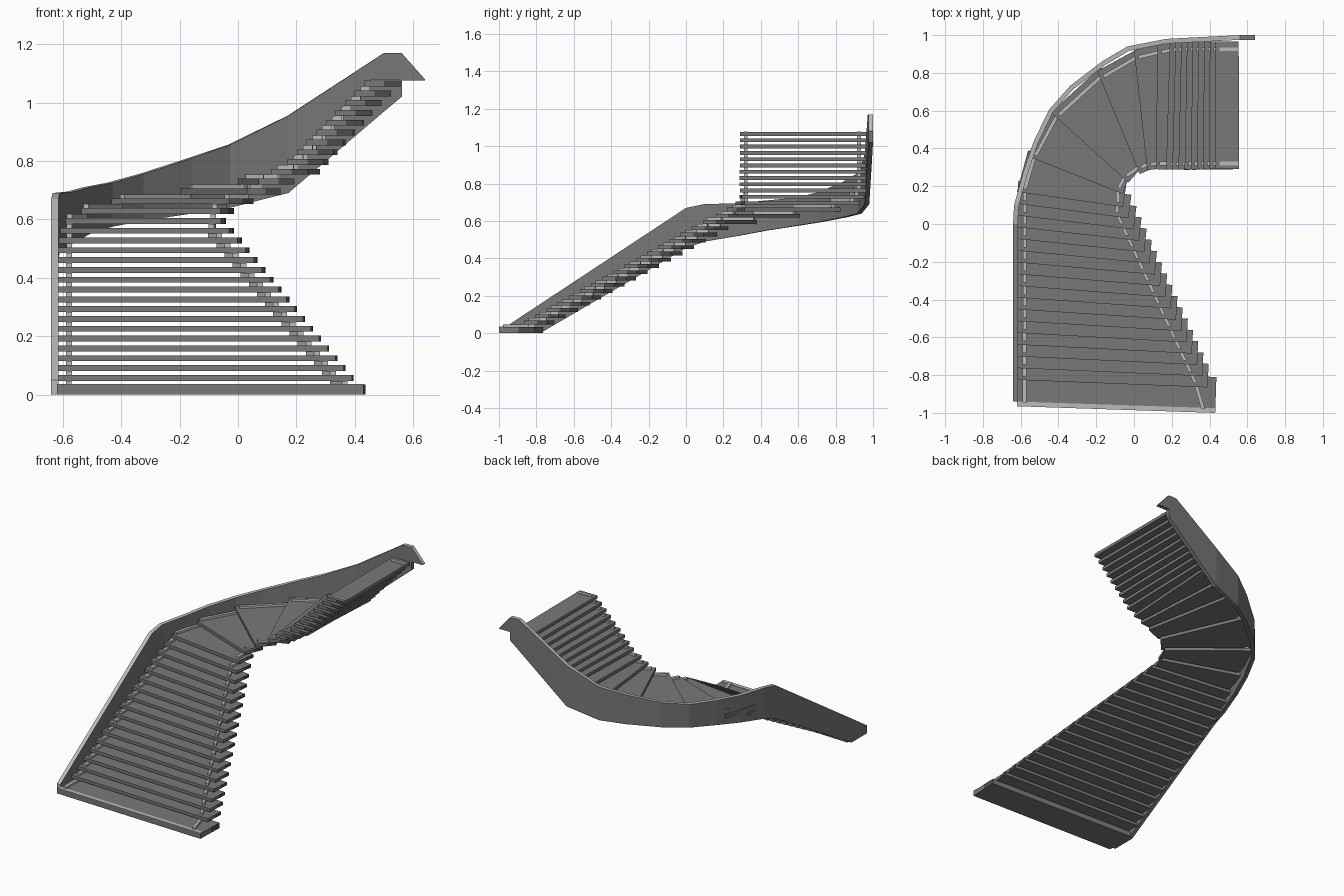
import bpy, bmesh
from mathutils import Vector

cube = bpy.data.objects.get("Cube")
if cube:
    bpy.data.objects.remove(cube)


def material(name, value):
    m = bpy.data.materials.new(name)
    m.use_nodes = True
    colour = (value, value, value, 1)
    m.diffuse_color = colour
    m.node_tree.nodes["Principled BSDF"].inputs["Base Color"].default_value = colour
    return m


GREY = material("mid grey", 0.19)
LIGHT = material("light grey", 0.5)
DARK = material("dark grey", 0.07)


def finish(name, bm, mats):
    bmesh.ops.recalc_face_normals(bm, faces=bm.faces)
    mesh = bpy.data.meshes.new(name)
    bm.to_mesh(mesh)
    bm.free()
    for m in mats:
        mesh.materials.append(m)
    obj = bpy.data.objects.new(name, mesh)
    bpy.context.collection.objects.link(obj)
    return obj


def prism(bm, pts, z0, z1, dark_side=None):
    low = [bm.verts.new((p.x, p.y, z0)) for p in pts]
    high = [bm.verts.new((p.x, p.y, z1)) for p in pts]
    bm.faces.new(low[::-1])
    bm.faces.new(high)
    n = len(pts)
    for i in range(n):
        j = (i + 1) % n
        f = bm.faces.new((low[i], low[j], high[j], high[i]))
        if i == dark_side:
            f.material_index = 1


# Outer stringer: plan position, top height and bottom height at each station
stations = [
    (-0.64, -0.94, 0.05, 0), (-0.64, -0.78, 0.156, 0), (-0.64, 0, 0.67, 0.455),
    (-0.635, 0.1, 0.69, 0.49), (-0.585, 0.28, 0.695, 0.52), (-0.53, 0.44, 0.71, 0.55),
    (-0.45, 0.605, 0.725, 0.575), (-0.34, 0.73, 0.755, 0.595), (-0.17, 0.86, 0.81, 0.62),
    (-0.035, 0.94, 0.855, 0.64), (0.17, 0.98, 0.955, 0.69), (0.5, 0.997, 1.17, 0.97),
    (0.56, 1, 1.17, 1.02), (0.562, 1, 1.168, 1.075), (0.64, 1, 1.08, 1.075)]
bm = bmesh.new()
rings = []
for i, (x, y, top, bottom) in enumerate(stations):
    a, b = stations[max(i - 1, 0)], stations[min(i + 1, len(stations) - 1)]
    along = Vector((b[0] - a[0], b[1] - a[1])).normalized()
    ix, iy = x + along.y * 0.025, y - along.x * 0.025
    rings.append([bm.verts.new(c) for c in
                  ((x, y, bottom), (x, y, top), (ix, iy, top), (ix, iy, bottom))])
for r, s in zip(rings, rings[1:]):
    for i in range(4):
        j = (i + 1) % 4
        f = bm.faces.new((r[i], r[j], s[j], s[i]))
        f.material_index = 1 if i == 1 else 0
for end in (rings[0], rings[-1]):
    bm.faces.new(end).material_index = 1
finish("outer_stringer", bm, [GREY, LIGHT])

# Nosing lines as (outer end, inner end): first step, lower flight, winders, upper flight
noses = [(Vector((-0.62, -0.965)), Vector((0.43, -1)))]
for k in range(17):
    noses.append((Vector((-0.62, -0.825 + 0.0622 * k)),
                  Vector((0.39 - 0.028 * k, -0.865 + 0.0597 * k))))
winders = [(-0.565, 0.36, -0.06, 0.16), (-0.44, 0.59, -0.03, 0.22),
           (-0.195, 0.81, 0.03, 0.265), (0, 0.92, 0.07, 0.285), (0.125, 0.95, 0.115, 0.29)]
noses += [(Vector(w[:2]), Vector(w[2:])) for w in winders]
for k in range(10):
    x = 0.17 + 0.0327 * k
    noses.append((Vector((x + max(0, 0.0025 * (8 - k)), 0.965)), Vector((x, 0.29))))

COUNT = 32
RISE = 1.075 / COUNT
THICK = 0.02


def across(k, inset):
    """Point on a nosing line, measured inward from the outer or inner end."""
    o, i = noses[k]
    d = (i - o).normalized()
    return o + d * inset if inset > 0 else i + d * inset


treads, spacers = bmesh.new(), bmesh.new()
for k in range(COUNT):
    outer, inner = noses[k]
    d = (inner - outer).normalized()
    ahead = Vector((-d.y, d.x))
    top = RISE * (k + 1)
    # Treads run on beneath the next one
    depth = 0.19 if k == 0 else 0.125
    lap = 0.03 if 17 <= k <= 21 else 0.06 if k < 17 else 0.09
    back_inner = inner + ahead * depth
    back_outer = noses[k + 1][0] + ahead * lap
    middle = inner.lerp(back_inner, 0.55)
    prism(treads, [outer, inner, middle, back_inner, back_outer],
          0 if k == 0 else top - THICK, top, dark_side=2)
    # Slim light spacers fill the gap near both ends
    height = RISE - THICK if k < COUNT - 1 else 0.004
    inner_inset = -0.055 if k < 17 else -0.02
    next_inset = -0.055 if k < 16 else -0.02
    shift = ahead * (0.02 if k < COUNT - 1 else 0.09)
    start = ahead * 0.02
    for a, b in ((0.03, 0.03), (inner_inset - 0.02, next_inset - 0.02)):
        prism(spacers, [across(k, a) + start, across(k, a + 0.02) + start,
                        across(k + 1, b + 0.02) + shift, across(k + 1, b) + shift],
              top, top + height)
finish("treads", treads, [GREY, DARK])
finish("tread_spacers", spacers, [LIGHT])

# Light edge strip on the first step
bm = bmesh.new()
o, i = noses[0]
step = Vector((0, 0.025))
prism(bm, [o, i, i + step, o + step], RISE, RISE + 0.003)
finish("first_step_edge", bm, [LIGHT])
